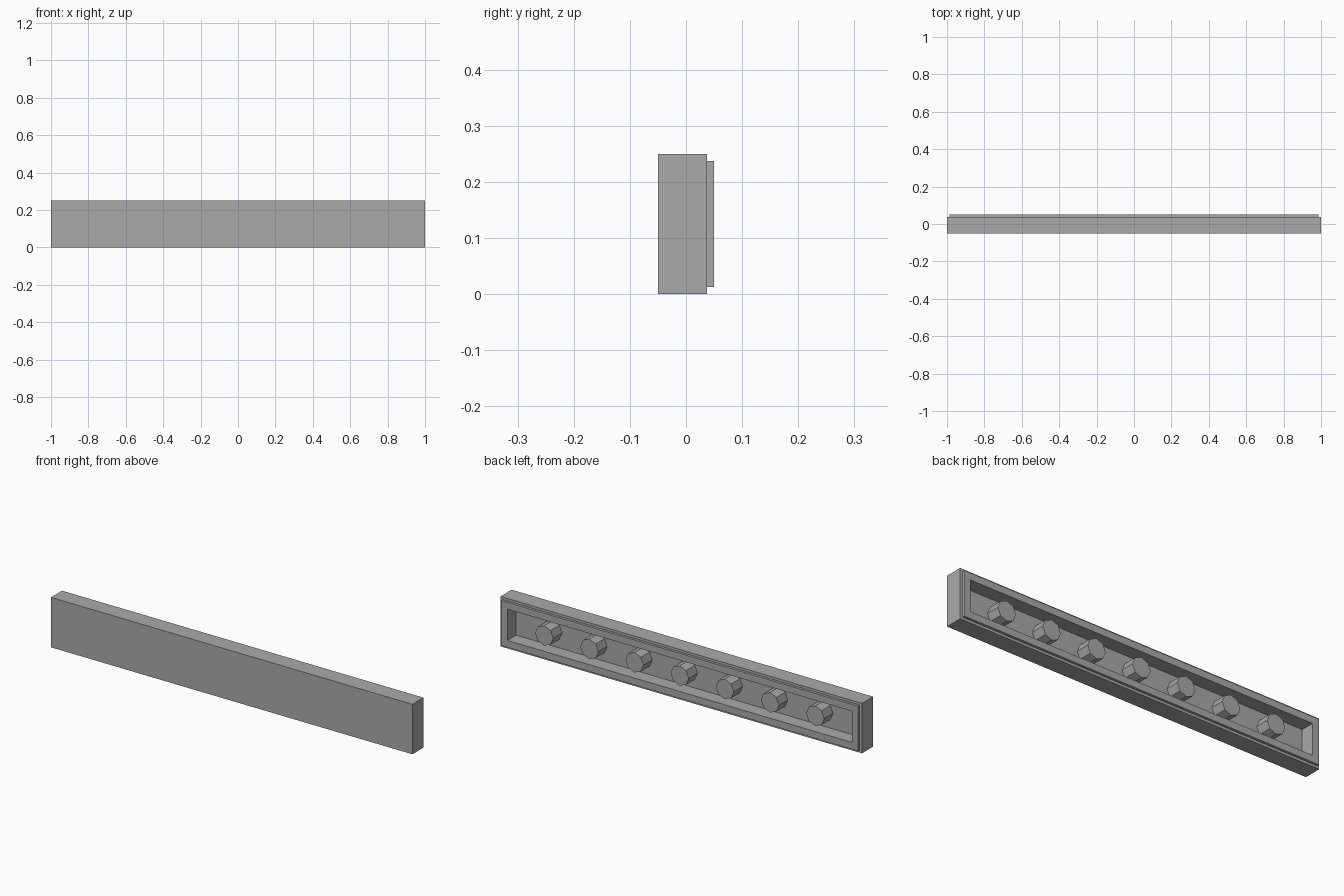
import bpy, bmesh, math
from mathutils import Matrix

if "Cube" in bpy.data.objects:
    bpy.data.objects.remove(bpy.data.objects["Cube"], do_unlink=True)

grey = bpy.data.materials.new("grey_plastic")
colour = (0.4, 0.4, 0.4, 1)
grey.use_nodes = True
grey.diffuse_color = colour
grey.node_tree.nodes["Principled BSDF"].inputs["Base Color"].default_value = colour

HEIGHT = 0.25
FRONT, STEP, BACK = -0.05, 0.0375, 0.05   # depths of the outer face, groove and rim
FLOOR = -0.019                            # depth of the hollow's floor
GROOVE, WALL = 0.0125, 0.047              # insets from the outline


def add_object(name, bm):
    bmesh.ops.recalc_face_normals(bm, faces=bm.faces)
    mesh = bpy.data.meshes.new(name)
    bm.to_mesh(mesh)
    bm.free()
    mesh.materials.append(grey)
    obj = bpy.data.objects.new(name, mesh)
    bpy.context.collection.objects.link(obj)


def ring(bm, inset, y):
    """Rectangle parallel to the front, inset from the outline."""
    x, low, high = 1 - inset, inset, HEIGHT - inset
    return [bm.verts.new(p) for p in
            ((-x, y, low), (x, y, low), (x, y, high), (-x, y, high))]


# Hollow tile body: rectangles lofted from the front face round into the hollow
bm = bmesh.new()
rings = [ring(bm, inset, y) for inset, y in
         ((0, FRONT), (0, STEP), (GROOVE, STEP), (GROOVE, BACK), (WALL, BACK), (WALL, FLOOR))]
for a, b in zip(rings, rings[1:]):
    for i in range(4):
        j = (i + 1) % 4
        bm.faces.new((a[i], a[j], b[j], b[i]))
bm.faces.new(rings[0])
bm.faces.new(rings[-1])
add_object("tile_body", bm)

# Row of octagonal pegs standing on the hollow's floor
for n in range(7):
    bm = bmesh.new()
    place = Matrix.Translation(((n - 3) * 0.25, (FLOOR + BACK) / 2, HEIGHT / 2))
    bmesh.ops.create_cone(bm, cap_ends=True, segments=8, radius1=0.05, radius2=0.05,
                          depth=BACK - FLOOR,
                          matrix=place @ Matrix.Rotation(math.pi / 2, 4, "X"))
    add_object(f"peg_{n + 1}", bm)
